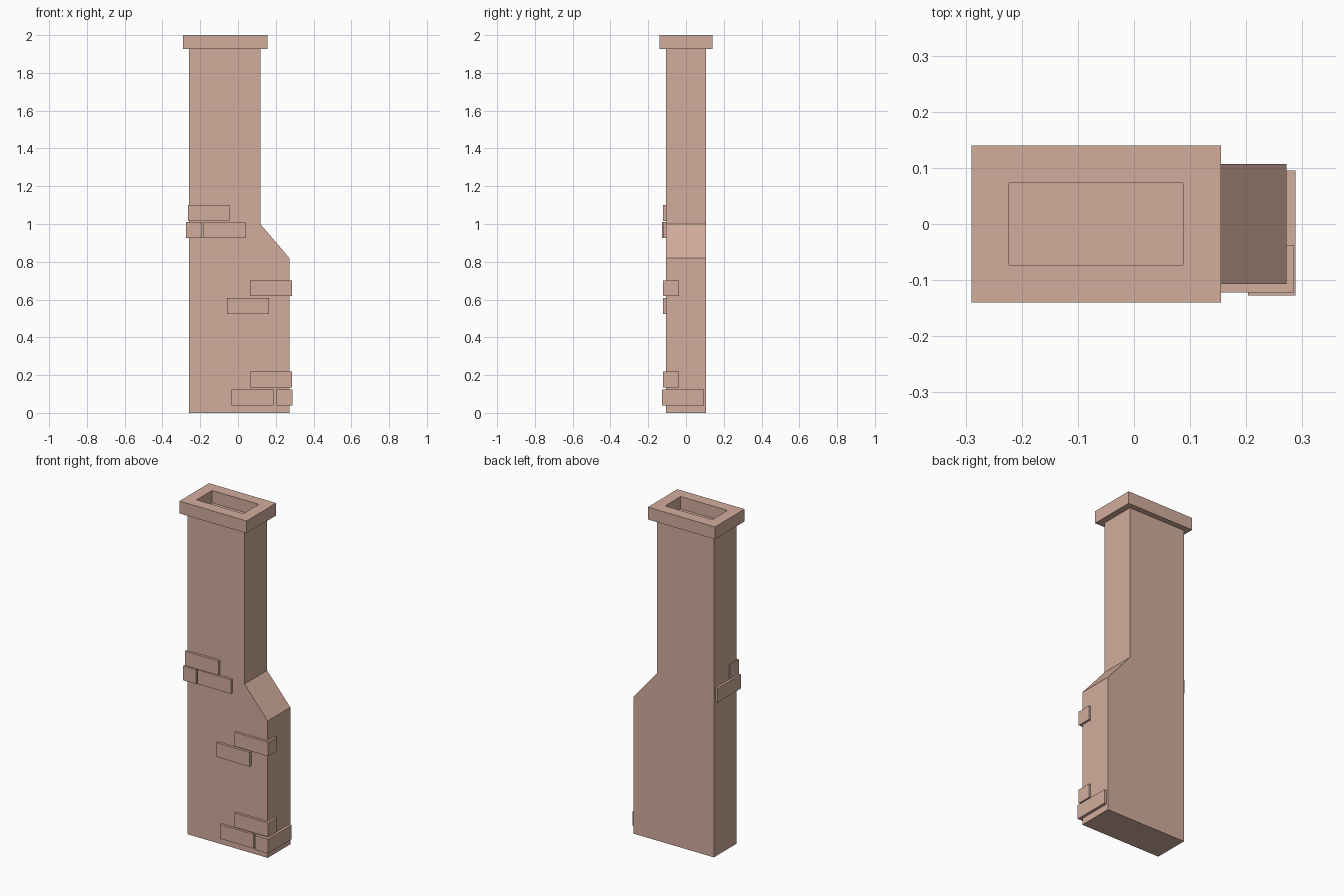
import bpy, bmesh

if "Cube" in bpy.data.objects:
    bpy.data.objects.remove(bpy.data.objects["Cube"])

brick_mat = bpy.data.materials.new("dusty_pink_brick")
brick_mat.diffuse_color = (0.65, 0.42, 0.34, 1)
brick_mat.use_nodes = True
brick_mat.node_tree.nodes["Principled BSDF"].inputs["Base Color"].default_value = brick_mat.diffuse_color


def finish(name, bm):
    bmesh.ops.recalc_face_normals(bm, faces=bm.faces)
    mesh = bpy.data.meshes.new(name)
    bm.to_mesh(mesh)
    bm.free()
    mesh.materials.append(brick_mat)
    obj = bpy.data.objects.new(name, mesh)
    bpy.context.collection.objects.link(obj)
    return obj


def extrude_face(bm, face, vec):
    res = bmesh.ops.extrude_face_region(bm, geom=[face])
    bmesh.ops.translate(bm, vec=vec,
                        verts=[v for v in res["geom"] if isinstance(v, bmesh.types.BMVert)])


def box(name, x0, x1, y0, y1, z0, z1):
    bm = bmesh.new()
    bmesh.ops.create_cube(bm, size=1)
    for v in bm.verts:
        v.co = (x1 if v.co.x > 0 else x0, y1 if v.co.y > 0 else y0, z1 if v.co.z > 0 else z0)
    return finish(name, bm)


# Chimney stack: side profile with a sloped shoulder, extruded through the depth
D = 0.107
profile = [(-0.26, 0), (0.272, 0), (0.272, 0.82), (0.118, 1.0), (0.118, 1.926), (-0.26, 1.926)]
bm = bmesh.new()
face = bm.faces.new([bm.verts.new((x, -D, z)) for x, z in profile])
extrude_face(bm, face, (0, 2 * D, 0))
finish("chimney_stack", bm)

# Cap: rectangular ring around the flue opening
bm = bmesh.new()
rings = []
for x0, x1, y, z in [(-0.29, 0.155, 0.14, 1.926), (-0.29, 0.155, 0.14, 2.0),
                     (-0.223, 0.087, 0.073, 2.0), (-0.223, 0.087, 0.073, 1.926)]:
    rings.append([bm.verts.new(p) for p in ((x0, -y, z), (x1, -y, z), (x1, y, z), (x0, y, z))])
for r in range(4):
    a, b = rings[r], rings[(r + 1) % 4]
    for i in range(4):
        j = (i + 1) % 4
        bm.faces.new((a[i], a[j], b[j], b[i]))
finish("chimney_cap", bm)

# Raised bricks, some wrapping round the corners
F = -0.122
bricks = [
    ("left_corner_upper", -0.266, -0.045, F, -0.037, 1.015, 1.10),
    ("left_corner_long", -0.274, -0.19, -0.127, 0.094, 0.926, 1.011),
    ("left_front", -0.183, 0.039, F, -0.09, 0.926, 1.011),
    ("right_corner_middle", 0.063, 0.285, F, -0.037, 0.618, 0.702),
    ("front_middle", -0.058, 0.163, F, -0.09, 0.523, 0.608),
    ("right_corner_lower", 0.063, 0.285, F, -0.037, 0.134, 0.219),
    ("right_corner_long", 0.203, 0.288, -0.127, 0.095, 0.039, 0.124),
    ("front_lower", -0.035, 0.187, F, -0.09, 0.039, 0.124),
]
for name, *dims in bricks:
    box("brick_" + name, *dims)
